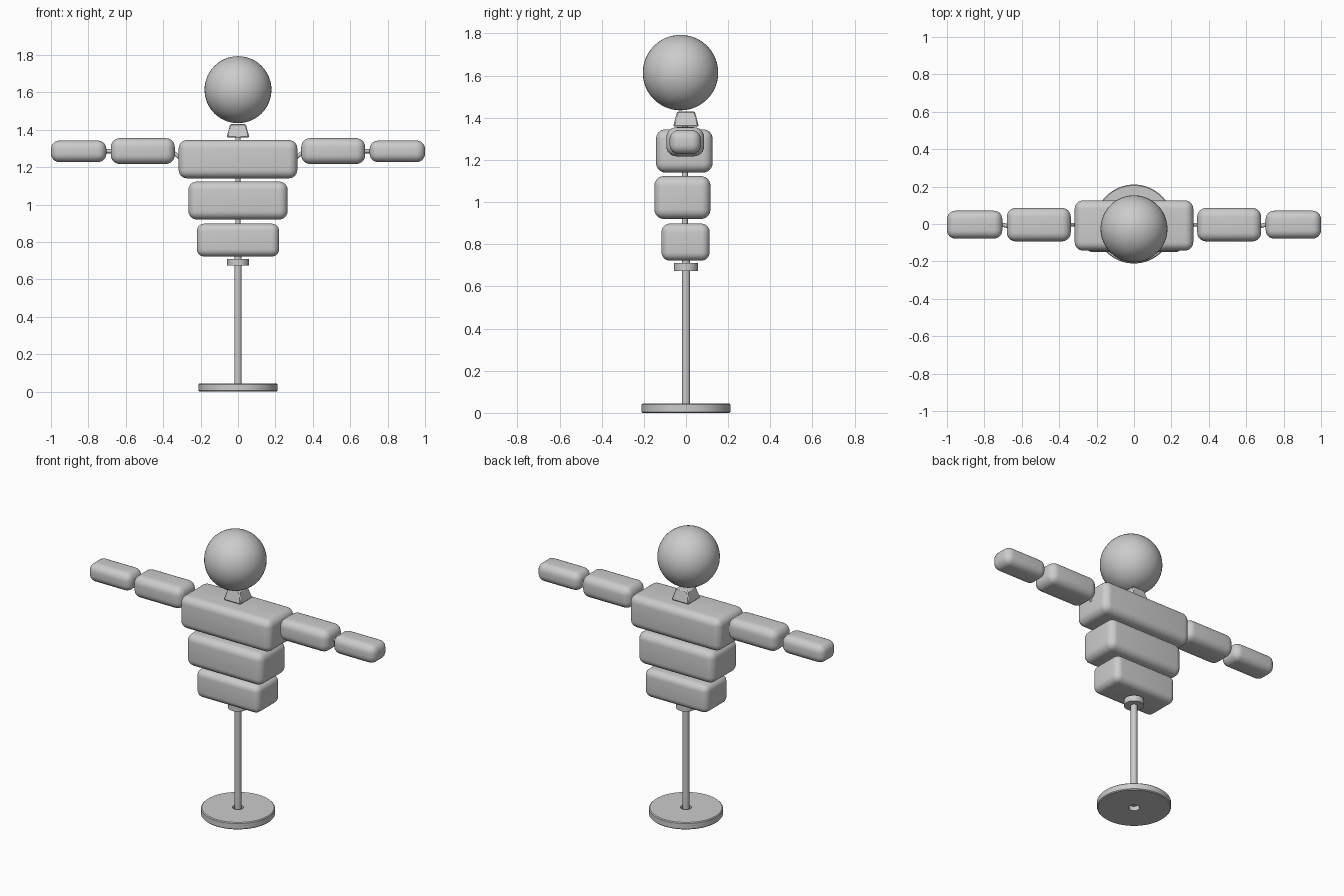
import bpy, math
from mathutils import Vector

if "Cube" in bpy.data.objects:
    bpy.data.objects.remove(bpy.data.objects["Cube"])

grey = bpy.data.materials.new("plain_grey")
grey.diffuse_color = (0.6, 0.6, 0.6, 1)
grey.use_nodes = True
grey.node_tree.nodes["Principled BSDF"].inputs["Base Color"].default_value = grey.diffuse_color


def finish(name, angle=35):
    ob = bpy.context.object
    ob.name = name
    ob.data.materials.append(grey)
    bpy.ops.object.shade_smooth_by_angle(angle=math.radians(angle))
    return ob


def pad(name, x, y, z, radius):
    """Rounded block given by its ranges on each axis."""
    mid = [(a + b) / 2 for a, b in (x, y, z)]
    bpy.ops.mesh.primitive_cube_add(size=1, location=mid)
    ob = bpy.context.object
    ob.scale = [b - a for a, b in (x, y, z)]
    bpy.ops.object.transform_apply(location=False, rotation=False, scale=True)
    bevel = ob.modifiers.new("round", "BEVEL")
    bevel.width, bevel.segments = radius, 6
    bpy.ops.object.modifier_apply(modifier="round")
    return finish(name, 50)


def rod(name, start, end, radius, sides=24):
    """Cylinder between two points."""
    a, b = Vector(start), Vector(end)
    bpy.ops.mesh.primitive_cylinder_add(
        vertices=sides, radius=radius, depth=(b - a).length, location=(a + b) / 2,
        rotation=(b - a).to_track_quat("Z", "Y").to_euler())
    return finish(name)


# Stand: ring-shaped base, pole and collar
profile = [(0.032, 0.0), (0.206, 0.0), (0.211, 0.005), (0.211, 0.039),
           (0.206, 0.044), (0.032, 0.044)]
n = 64
verts = [(r * math.cos(2 * math.pi * i / n), r * math.sin(2 * math.pi * i / n), z)
         for i in range(n) for r, z in profile]
k = len(profile)
faces = [(i * k + j, (i + 1) % n * k + j, (i + 1) % n * k + (j + 1) % k, i * k + (j + 1) % k)
         for i in range(n) for j in range(k)]
mesh = bpy.data.meshes.new("base")
mesh.from_pydata(verts, [], faces)
base = bpy.data.objects.new("base", mesh)
bpy.context.collection.objects.link(base)
bpy.context.view_layer.objects.active = base
base.select_set(True)
finish("base")
rod("pole", (0, 0, 0.02), (0, 0, 0.74), 0.019)
rod("collar", (0, 0, 0.673), (0, 0, 0.71), 0.058, 32)

# Torso pads on a thin spine
rod("spine", (0, -0.005, 0.73), (0, -0.005, 1.37), 0.014, 16)
pad("pelvis", (-0.22, 0.22), (-0.116, 0.112), (0.722, 0.898), 0.04)
pad("waist", (-0.265, 0.265), (-0.15, 0.116), (0.92, 1.123), 0.045)
pad("chest", (-0.317, 0.317), (-0.142, 0.126), (1.14, 1.345), 0.045)

# Neck: square taper, and round head
bpy.ops.mesh.primitive_cone_add(vertices=4, radius1=0.061 * 2 ** 0.5, radius2=0.042 * 2 ** 0.5,
                                depth=0.073, location=(0, 0, 1.394),
                                rotation=(0, 0, math.pi / 4))
bpy.context.object.modifiers.new("edge", "BEVEL").width = 0.006
finish("neck")
bpy.ops.mesh.primitive_uv_sphere_add(segments=48, ring_count=24, radius=0.179,
                                     location=(0, -0.026, 1.614))
finish("head")

# Arms: two pads each side, joined by thin rods
for side, s in (("left", 1), ("right", -1)):
    def span(a, b):
        return tuple(sorted((s * a, s * b)))
    pad(side + "_upper_arm", span(0.338, 0.68), (-0.093, 0.086), (1.217, 1.355), 0.048)
    pad(side + "_forearm", span(0.704, 1.0), (-0.078, 0.071), (1.227, 1.342), 0.045)
    rod(side + "_shoulder_rod", (s * 0.29, -0.004, 1.235), (s * 0.36, -0.004, 1.29), 0.01, 12)
    rod(side + "_elbow_rod", (s * 0.66, -0.015, 1.285), (s * 0.72, 0.0, 1.285), 0.011, 12)
